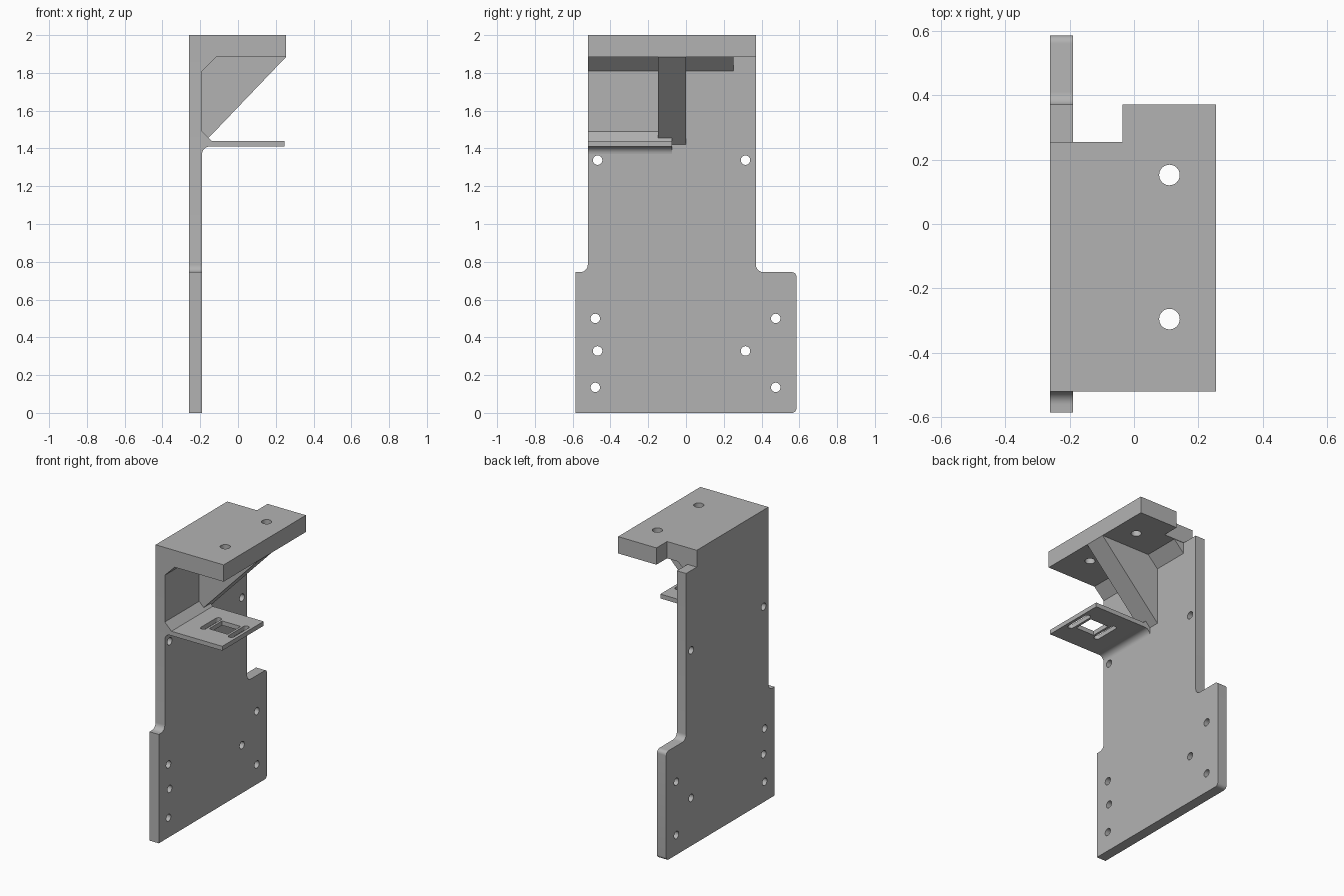
import bpy, bmesh
from math import sin, cos, radians

cube = bpy.data.objects.get("Cube")
if cube:
    bpy.data.objects.remove(cube, do_unlink=True)

grey = bpy.data.materials.new("plain grey")
grey.use_nodes = True
GREY = (0.45, 0.45, 0.45, 1)
grey.diffuse_color = GREY
grey.node_tree.nodes["Principled BSDF"].inputs["Base Color"].default_value = GREY


def arc(cx, cy, r, start, end, steps=8):
    """Points of a circular arc, angles in degrees."""
    angles = [radians(start + (end - start) * i / steps) for i in range(steps + 1)]
    return [(cx + r * cos(a), cy + r * sin(a)) for a in angles]


def circle(cx, cy, r):
    return arc(cx, cy, r, 0, 360, 32)[:-1]


def box(u0, u1, v0, v1):
    return [(u0, v0), (u1, v0), (u1, v1), (u0, v1)]


def prism(name, profile, axis, lo, hi):
    """Extrude a closed 2D profile along one axis from lo to hi."""
    place = {"x": lambda u, v, w: (w, u, v),
             "y": lambda u, v, w: (u, w, v),
             "z": lambda u, v, w: (u, v, w)}[axis]
    bm = bmesh.new()
    low = [bm.verts.new(place(u, v, lo)) for u, v in profile]
    high = [bm.verts.new(place(u, v, hi)) for u, v in profile]
    bm.faces.new(low)
    bm.faces.new(high)
    for i in range(len(low)):
        j = (i + 1) % len(low)
        bm.faces.new((low[i], low[j], high[j], high[i]))
    bmesh.ops.recalc_face_normals(bm, faces=bm.faces)
    mesh = bpy.data.meshes.new(name)
    bm.to_mesh(mesh)
    bm.free()
    mesh.materials.append(grey)
    obj = bpy.data.objects.new(name, mesh)
    bpy.context.collection.objects.link(obj)
    return obj


def select(obj):
    bpy.ops.object.select_all(action="DESELECT")
    obj.select_set(True)
    bpy.context.view_layer.objects.active = obj


def cut(obj, profiles, axis, lo, hi):
    """Punch holes of the given profiles through a part."""
    for profile in profiles:
        cutter = prism("hole_cutter", profile, axis, lo, hi)
        cutter.hide_render = True
        mod = obj.modifiers.new("hole", "BOOLEAN")
        mod.operation = "DIFFERENCE"
        mod.solver = "EXACT"
        mod.object = cutter
        select(obj)
        bpy.ops.object.modifier_apply(modifier=mod.name)
        bpy.data.objects.remove(cutter, do_unlink=True)


BACK, FACE = -0.26, -0.19      # two faces of the upright plate
UNDER = 1.885                  # underside of the top plate
LEFT, RIGHT = -0.52, 0.37      # edges of the narrow upper section

# Upright plate with a wider foot and rounded shoulders
outline = [(-0.585, 0)]
outline += arc(0.56, 0.025, 0.025, -90, 0)
outline += arc(0.56, 0.72, 0.025, 0, 90)
outline += arc(RIGHT + 0.04, 0.785, 0.04, 270, 180)
outline += [(RIGHT, UNDER), (LEFT, UNDER)]
outline += arc(LEFT - 0.04, 0.785, 0.04, 0, -90)
outline += [(-0.585, 0.745)]
upright = prism("upright_plate", outline, "x", BACK, FACE)

# Screw holes in the upright plate
screws = [(y, z) for z in (0.135, 0.5) for y in (-0.48, 0.475)]
screws += [(y, z) for z in (0.328, 1.338) for y in (-0.468, 0.315)]
cut(upright, [circle(y, z, 0.025) for y, z in screws], "x", BACK - 0.1, FACE + 0.1)

# Top plate with a notched corner and two mounting holes
top_outline = [(BACK, LEFT), (0.255, LEFT), (0.255, RIGHT),
               (-0.035, RIGHT), (-0.035, 0.255), (BACK, 0.255)]
top = prism("top_plate", top_outline, "z", UNDER, 2.0)
cut(top, [circle(0.11, y, 0.032) for y in (-0.295, 0.152)], "z", 1.7, 2.2)

# Sloped corner fillet under the top plate
prism("top_corner_fillet", [(FACE, 1.81), (-0.115, UNDER), (FACE, UNDER)],
      "y", LEFT, 0.252)

# Diagonal support rib
prism("support_rib", [(FACE, 1.42), (0.255, UNDER), (FACE, UNDER)], "y", -0.148, 0)

# Thin shelf, chamfered above and rounded below where it meets the plate
shelf_side = arc(-0.15, 1.37, 0.04, 180, 90)
shelf_side += [(0.245, 1.41), (0.245, 1.44), (-0.14, 1.44), (FACE, 1.49)]
shelf = prism("shelf", shelf_side, "y", LEFT, -0.073)

# Square window between two round-ended slots in the shelf
cx, cy = 0.1, -0.285
windows = [box(cx - 0.07, cx + 0.07, cy - 0.07, cy + 0.07)]
for side in (-1, 1):
    sx = cx + side * 0.105
    windows.append(arc(sx, cy + 0.08, 0.019, 0, 180) + arc(sx, cy - 0.08, 0.019, 180, 360))
cut(shelf, windows, "z", 1.3, 1.6)

for part in (upright, top, shelf):
    select(part)
    bpy.ops.object.shade_smooth_by_angle(angle=radians(30))
